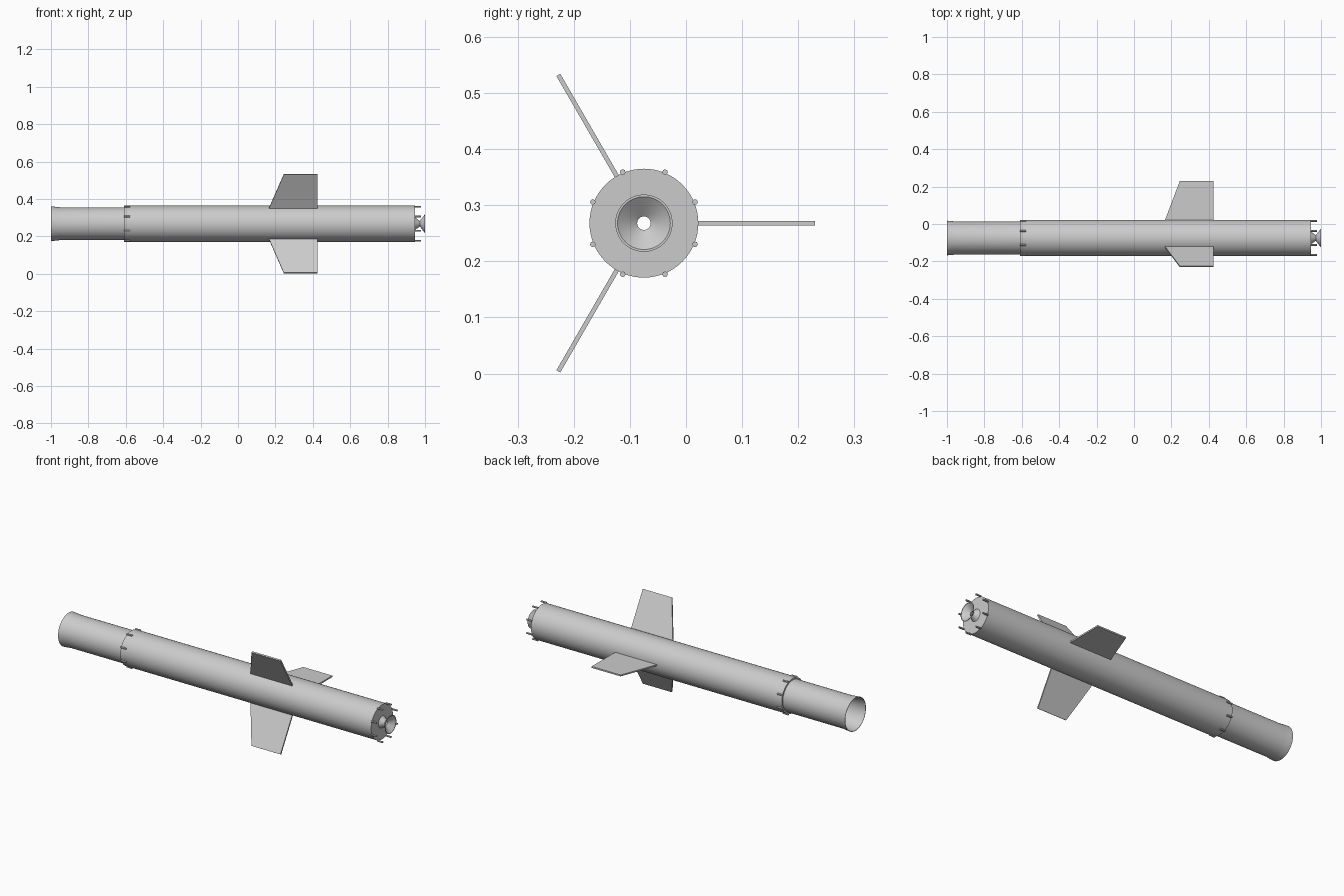
import bpy, bmesh, math
from mathutils import Matrix, Vector

cube = bpy.data.objects.get("Cube")
if cube:
    bpy.data.objects.remove(cube)

AXIS = Vector((0, -0.075, 0.268))

grey = bpy.data.materials.new("light_grey")
grey.use_nodes = True
colour = (0.6, 0.6, 0.6, 1)
grey.diffuse_color = colour
grey.node_tree.nodes["Principled BSDF"].inputs["Base Color"].default_value = colour


def finish(name, bm):
    bmesh.ops.recalc_face_normals(bm, faces=bm.faces)
    mesh = bpy.data.meshes.new(name)
    bm.to_mesh(mesh)
    bm.free()
    mesh.materials.append(grey)
    obj = bpy.data.objects.new(name, mesh)
    obj.location = AXIS
    bpy.context.collection.objects.link(obj)
    bpy.ops.object.select_all(action='DESELECT')
    obj.select_set(True)
    bpy.context.view_layer.objects.active = obj
    bpy.ops.object.shade_smooth_by_angle(angle=math.radians(30))
    return obj


def lathe(name, profile, sides=64):
    """Spin a closed (x, radius) outline about the long axis."""
    bm = bmesh.new()
    rings = []
    for i in range(sides):
        a = math.tau * i / sides
        rings.append([bm.verts.new((x, r * math.cos(a), r * math.sin(a))) for x, r in profile])
    n = len(profile)
    for i in range(sides):
        a, b = rings[i], rings[(i + 1) % sides]
        for j in range(n):
            k = (j + 1) % n
            bm.faces.new((a[j], a[k], b[k], b[j]))
    return finish(name, bm)


def fin(name, angle):
    """Swept flat plate standing radially on the body."""
    outline = [(0.165, 0.094), (0.245, 0.305), (0.425, 0.305), (0.425, 0.094)]
    bm = bmesh.new()
    face = bm.faces.new([bm.verts.new((x, r, -0.004)) for x, r in outline])
    ext = bmesh.ops.extrude_face_region(bm, geom=[face])
    top = [v for v in ext["geom"] if isinstance(v, bmesh.types.BMVert)]
    bmesh.ops.translate(bm, verts=top, vec=(0, 0, 0.008))
    bmesh.ops.rotate(bm, verts=bm.verts, matrix=Matrix.Rotation(angle, 3, 'X'))
    return finish(name, bm)


def pin_ring(name, x, length):
    """Eight small rods around the rim of the body."""
    bm = bmesh.new()
    for i in range(8):
        a = math.tau * (i + 0.5) / 8
        place = Matrix.Translation((x + length / 2, 0.0985 * math.cos(a), 0.0985 * math.sin(a)))
        bmesh.ops.create_cone(bm, cap_ends=True, segments=8, radius1=0.005, radius2=0.005,
                              depth=length, matrix=place @ Matrix.Rotation(math.pi / 2, 4, 'Y'))
    return finish(name, bm)


# Hollow main body with a closed rear plate around the throat
lathe("main_body", [(-0.61, 0.086), (-0.61, 0.097), (0.947, 0.097),
                    (0.947, 0.03), (0.94, 0.03), (0.94, 0.086)])

# Open front tube, flared at the mouth
lathe("front_tube", [(-0.6, 0.088), (-0.955, 0.088), (-0.975, 0.0905), (-1, 0.0925),
                     (-1, 0.0905), (-0.975, 0.0885), (-0.955, 0.086), (-0.6, 0.086)])

# Hourglass nozzle
lathe("nozzle", [(0.94, 0.038), (0.972, 0.015), (1, 0.051),
                 (1, 0.047), (0.972, 0.012), (0.94, 0.034)])

for i, side in enumerate(("back", "upper", "lower")):
    fin(side + "_fin", math.tau * i / 3)

pin_ring("front_pins", -0.61, 0.032)
pin_ring("rear_pins", 0.945, 0.033)
